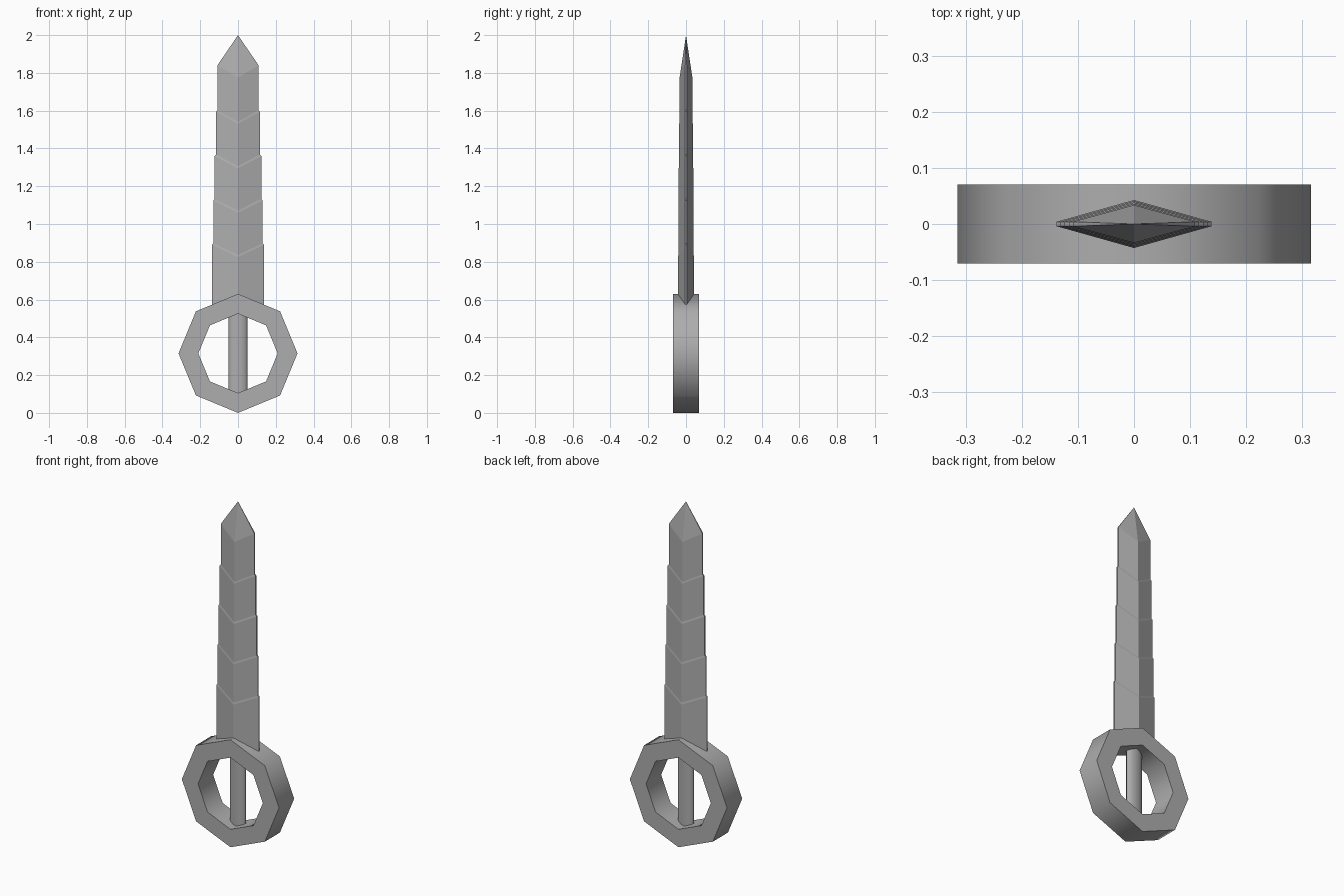
import bpy, bmesh, math

if "Cube" in bpy.data.objects:
    bpy.data.objects.remove(bpy.data.objects["Cube"])

steel = bpy.data.materials.new("steel grey")
steel.diffuse_color = (0.42, 0.42, 0.42, 1)
steel.use_nodes = True
steel.node_tree.nodes["Principled BSDF"].inputs["Base Color"].default_value = steel.diffuse_color


def make_object(name, bm, smooth_angle=None):
    bmesh.ops.recalc_face_normals(bm, faces=bm.faces)
    mesh = bpy.data.meshes.new(name)
    bm.to_mesh(mesh)
    bm.free()
    mesh.materials.append(steel)
    obj = bpy.data.objects.new(name, mesh)
    bpy.context.collection.objects.link(obj)
    if smooth_angle:
        bpy.ops.object.select_all(action='DESELECT')
        obj.select_set(True)
        bpy.context.view_layer.objects.active = obj
        bpy.ops.object.shade_smooth_by_angle(angle=math.radians(smooth_angle))
    return obj


def bridge(bm, a, b):
    for i in range(len(a)):
        j = (i + 1) % len(a)
        bm.faces.new((a[i], a[j], b[j], b[i]))


# Octagonal ring guard, standing upright on one corner
bm = bmesh.new()
loops = []
for radius, y in ((0.315, -0.07), (0.315, 0.07), (0.21, 0.07), (0.21, -0.07)):
    loops.append([bm.verts.new((radius * math.cos(k * math.pi / 4), y,
                                0.315 + radius * math.sin(k * math.pi / 4)))
                  for k in range(8)])
for i in range(4):
    bridge(bm, loops[i], loops[(i + 1) % 4])
make_object("ring_guard", bm, 50)

# Flattened grip bar across the ring opening
bm = bmesh.new()
bmesh.ops.create_cone(bm, cap_ends=True, segments=16, radius1=0.05, radius2=0.05, depth=0.46)
for v in bm.verts:
    v.co.y *= 0.45
    v.co.z += 0.315
make_object("grip_bar", bm, 50)


# Blade: diamond sections with blunt edges, stepping inwards to a pointed tip
def section(bm, w, edge_z, ridge_z):
    d, t = w * 0.31, 0.004
    return [bm.verts.new(p) for p in (
        (w, -t, edge_z), (w, t, edge_z), (0, d, ridge_z),
        (-w, t, edge_z), (-w, -t, edge_z), (0, -d, ridge_z))]


bm = bmesh.new()
widths = [0.138, 0.131, 0.124, 0.116, 0.109]
edge_tops = [0.89, 1.125, 1.36, 1.595, 1.84]
base = section(bm, widths[0], 0.55, 0.55)
bm.faces.new(base)
for i, (w, z) in enumerate(zip(widths, edge_tops)):
    top = section(bm, w, z, z - 0.065)
    bridge(bm, base, top)
    if i < 4:
        # Narrow sloping shelf up to the next section
        base = section(bm, widths[i + 1], z + 0.008, z - 0.054)
        bridge(bm, top, base)
apex = bm.verts.new((0, 0, 2))
for i in range(6):
    bm.faces.new((top[i], top[(i + 1) % 6], apex))
make_object("blade", bm)
